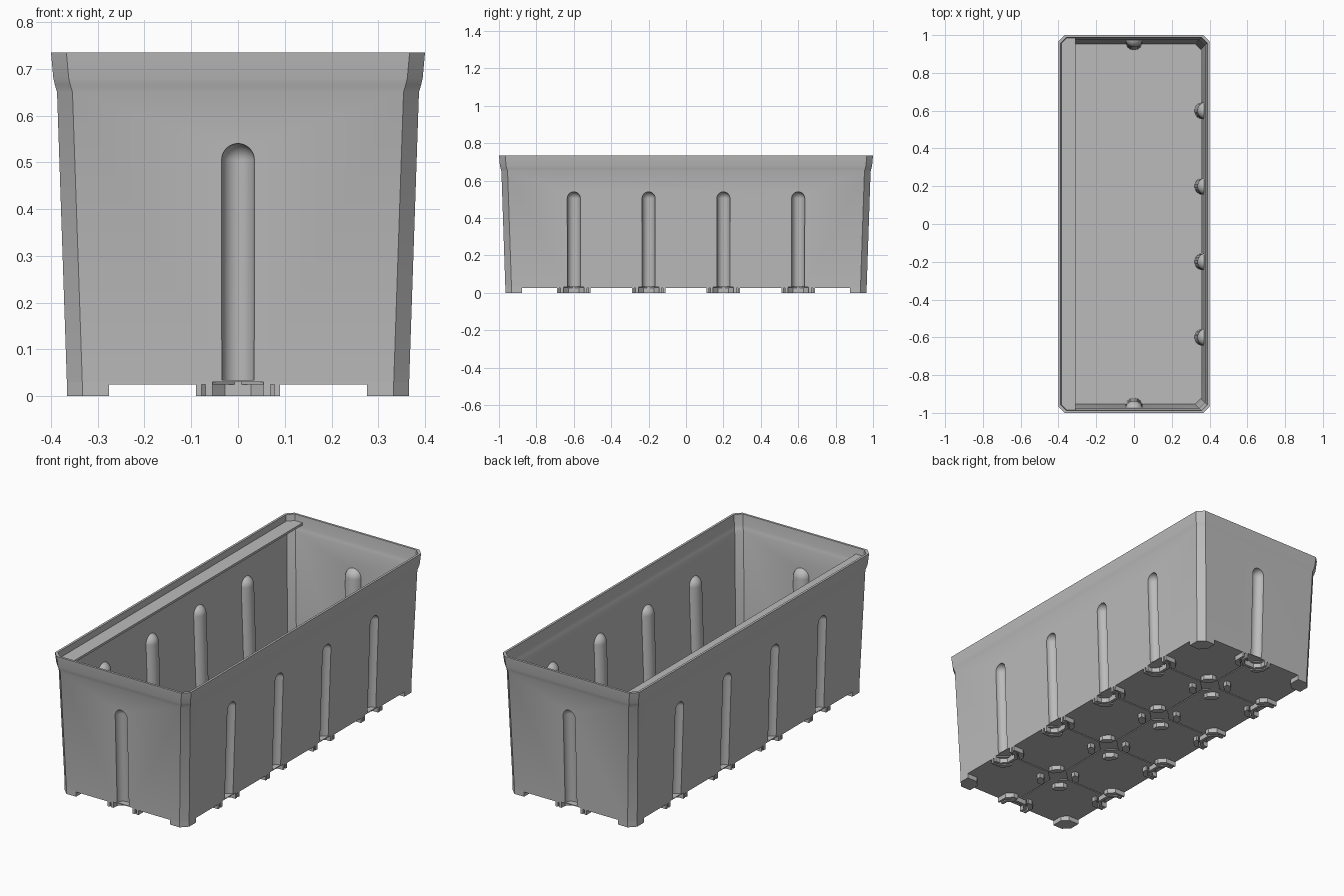
import bpy, bmesh
from mathutils import Vector

cube = bpy.data.objects.get("Cube")
if cube:
    bpy.data.objects.remove(cube, do_unlink=True)

grey = bpy.data.materials.new("plain grey")
grey.use_nodes = True
GREY = (0.5, 0.5, 0.5, 1)
grey.diffuse_color = GREY
bsdf = grey.node_tree.nodes["Principled BSDF"]
bsdf.inputs["Base Color"].default_value = GREY
bsdf.inputs["Roughness"].default_value = 0.7

BASE, SLOPE = 0.034, 0.0336          # wall inset at the bottom, outward lean
ROWS = [-0.6, -0.2, 0.2, 0.6]        # rib positions along the long sides


def finish(name, bm):
    bmesh.ops.recalc_face_normals(bm, faces=bm.faces)
    mesh = bpy.data.meshes.new(name)
    bm.to_mesh(mesh)
    bm.free()
    mesh.materials.append(grey)
    obj = bpy.data.objects.new(name, mesh)
    bpy.context.collection.objects.link(obj)
    return obj


def prism(bm, pts, z0, z1):
    face = bm.faces.new([bm.verts.new((x, y, z0)) for x, y in pts])
    new = bmesh.ops.extrude_face_region(bm, geom=[face])["geom"]
    for v in new:
        if isinstance(v, bmesh.types.BMVert):
            v.co.z = z1


def tub(name, profile, chamfer):
    """Closed loft of chamfered rectangles from (height, inset) pairs."""
    bm = bmesh.new()
    loops = []
    for z, inset in profile:
        x, y, c = 0.4 - inset, 1 - inset, chamfer
        pts = [(x - c, -y), (x, c - y), (x, y - c), (x - c, y),
               (c - x, y), (-x, y - c), (-x, c - y), (c - x, -y)]
        loops.append([bm.verts.new((*p, z)) for p in pts])
    for a, b in zip(loops, loops[1:]):
        for i in range(8):
            j = (i + 1) % 8
            bm.faces.new((a[i], a[j], b[j], b[i]))
    bm.faces.new(loops[0])
    bm.faces.new(loops[-1])
    return finish(name, bm)


def rib_sites():
    """Wall distance, outward normal and sideways offset of every rib."""
    for s in (-1, 1):
        yield 1 - BASE, Vector((0, s, 0)), Vector((0, 0, 0))
        for y in ROWS:
            yield 0.4 - BASE, Vector((s, 0, 0)), Vector((0, y, 0))


def rib_columns(name, radius, bottom):
    """Round-topped columns that follow the lean of the walls."""
    bm = bmesh.new()
    top = 0.505
    for dist, normal, offset in rib_sites():
        verts = bmesh.ops.create_uvsphere(
            bm, u_segments=32, v_segments=24, radius=radius)["verts"]
        for v in verts:
            v.co.z = bottom if v.co.z < -1e-4 else top + v.co.z
            v.co += offset + normal * (dist + SLOPE * (v.co.z - 0.03))
    return finish(name, bm)


def cut(obj, cutter):
    mod = obj.modifiers.new("cut", 'BOOLEAN')
    mod.operation, mod.solver, mod.object = 'DIFFERENCE', 'EXACT', cutter
    bpy.context.view_layer.objects.active = obj
    bpy.ops.object.modifier_apply(modifier=mod.name)
    bpy.data.objects.remove(cutter, do_unlink=True)


# Thin flared shell with grooves pressed in from outside
WALL = 0.012
shell = tub("planter_shell", [(0.03, BASE), (0.65, 0.013), (0.665, 0.0085),
                              (0.68, 0.005), (0.735, 0)], 0.033)
cavity = tub("cavity", [(0.042, BASE + WALL), (0.65, 0.013 + WALL),
                        (0.665, 0.0085 + WALL), (0.68, 0.005 + WALL),
                        (0.735, WALL), (0.8, WALL)], 0.03)
cut(cavity, rib_columns("inner_ribs", 0.046, 0.02))
cut(shell, cavity)
cut(shell, rib_columns("outer_grooves", 0.035, 0.034))
bpy.ops.object.select_all(action='DESELECT')
shell.select_set(True)
bpy.context.view_layer.objects.active = shell
bpy.ops.object.shade_smooth_by_angle(angle=0.5)

# Ledge inside one long side, just under the rim
bm = bmesh.new()
prism(bm, [(-0.39, -0.965), (-0.365, -0.988), (-0.31, -0.988),
           (-0.31, 0.988), (-0.365, 0.988), (-0.39, 0.965)], 0.69, 0.702)
finish("inner_ledge", bm)

# Underside tiles and the feet at their corners
PAD_INNER = [(0.035, 0.065), (0.065, 0.035), (0.09, 0.035),
             (0.09, 0.06), (0.06, 0.09), (0.035, 0.09)]
PAD_WALL = [(0.078, 0), (0.09, 0), (0.09, 0.06), (0.06, 0.09),
            (0.035, 0.09), (0.035, 0.078), (0.078, 0.038)]
PAD_CORNER = [(0, 0.033), (0.033, 0), (0.09, 0),
              (0.09, 0.06), (0.06, 0.09), (0, 0.09)]
tiles, feet = bmesh.new(), bmesh.new()
edges = [BASE - 1] + ROWS + [1 - BASE]
columns = [(BASE - 0.4, 0), (0, 0.4 - BASE)]
for x0, x1 in columns:
    for y0, y1 in zip(edges, edges[1:]):
        outline = []
        corners = [(x0, y0, 1, 1), (x1, y0, -1, 1),
                   (x1, y1, -1, -1), (x0, y1, 1, -1)]
        for i, (cx, cy, dx, dy) in enumerate(corners):
            side, end = abs(cx) > 0.3, abs(cy) > 0.9
            # chamfered tile corner with a narrow seam to its neighbours
            c = 0.033 if side and end else 0.06
            gx, gy = (0 if side else 0.003), (0 if end else 0.003)
            pair = [(cx + dx * gx, cy + dy * c), (cx + dx * c, cy + dy * gy)]
            outline += pair if i % 2 == 0 else pair[::-1]
            pad = PAD_CORNER if side and end else (
                PAD_WALL if side or end else PAD_INNER)
            if side and not end:
                pad = [(v, u) for u, v in pad]
            prism(feet, [(cx + dx * u, cy + dy * v) for u, v in pad], 0, 0.027)
        prism(tiles, outline, 0.025, 0.031)
finish("floor_tiles", tiles)
finish("corner_feet", feet)

# Half-ring feet below each groove
HALF = [(0.07, 0), (0.07, 0.035), (0.035, 0.07)]
INNER = [(0.028, 0.055), (0.055, 0.028), (0.055, 0)]
ring = (HALF + [(-t, s) for t, s in HALF[::-1]]
        + [(-t, s) for t, s in INNER[::-1]] + INNER)
bm = bmesh.new()
for dist, normal, offset in rib_sites():
    tangent = Vector((-normal.y, normal.x, 0))
    pts = [offset + normal * (dist - s) + tangent * t for t, s in ring]
    prism(bm, [(p.x, p.y) for p in pts], 0, 0.032)
finish("groove_feet", bm)
